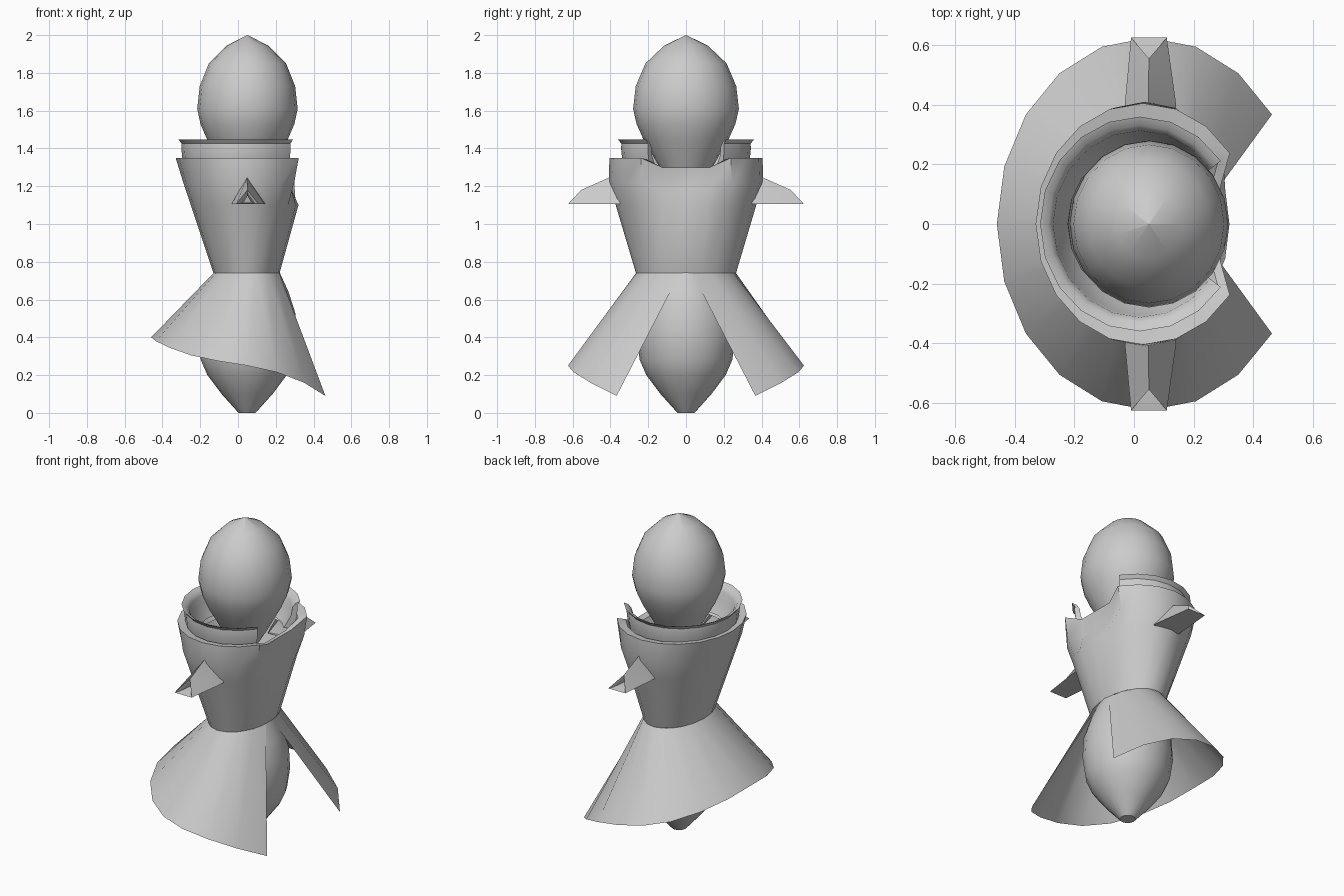
import bpy, bmesh
from math import sin, cos, radians

if "Cube" in bpy.data.objects:
    bpy.data.objects.remove(bpy.data.objects["Cube"])

STEPS = 20  # sides of every round part


def finish(name, bm, angle=35):
    bmesh.ops.remove_doubles(bm, verts=bm.verts, dist=0.0005)
    bmesh.ops.recalc_face_normals(bm, faces=bm.faces)
    mesh = bpy.data.meshes.new(name)
    bm.to_mesh(mesh)
    bm.free()
    obj = bpy.data.objects.new(name, mesh)
    bpy.context.collection.objects.link(obj)
    bpy.ops.object.select_all(action='DESELECT')
    bpy.context.view_layer.objects.active = obj
    obj.select_set(True)
    bpy.ops.object.shade_smooth_by_angle(angle=radians(angle))
    return obj


def loft(name, rows, closed=True, cap=False, cap_ends=False, angle=35):
    """Skin a list of point rows of equal length."""
    bm = bmesh.new()
    grid = [[bm.verts.new(p) for p in row] for row in rows]
    n = len(rows[0])
    for a, b in zip(grid, grid[1:]):
        for i in range(n if closed else n - 1):
            j = (i + 1) % n
            bm.faces.new((a[i], a[j], b[j], b[i]))
    if cap:
        bm.faces.new(grid[0])
    if cap_ends:
        for i in (0, n - 1):
            bm.faces.new([r[i] for r in grid])
    return finish(name, bm, angle)


def ring(cx, rx, ry, z, first=0, last=STEPS - 1):
    out = []
    for i in range(first, last + 1):
        t = radians(i * 360 / STEPS)
        out.append((cx + rx * cos(t), ry * sin(t), z))
    return out


# Egg-shaped head
head = [(1.22, .09), (1.30, .14), (1.38, .185), (1.45, .226), (1.53, .262),
        (1.61, .28), (1.73, .266), (1.85, .215), (1.945, .115), (2.0, .001)]
loft("head", [ring(.05, r * .95, r, z) for z, r in head], cap=True)

# Tapered lower body
body = [(0, .045), (.10, .135), (.20, .21), (.28, .245), (.40, .262),
        (.53, .255), (.64, .22), (.76, .165)]
loft("lower_body", [ring(.048, r, r, z) for z, r in body], cap=True)

# Coat torso with a lowered, recessed front neckline
torso = [(.74, .045, .175, .265), (1.10, .035, .285, .372), (1.22, .035, .325, .41),
         (1.35, .03, .36, .405), (1.34, .03, .31, .35), (1.25, .03, .25, .28)]
front = {2: (.28, 1.19), 3: (.29, 1.30), 4: (.255, 1.29), 5: (.22, 1.22)}
rows = []
for k, (z, cx, rx, ry) in enumerate(torso):
    row = ring(cx, rx, ry, z)
    if k in front:
        for i in (0, 1, STEPS - 1):
            row[i] = (front[k][0], row[i][1], front[k][1])
    rows.append(row)
loft("coat_torso", rows, angle=40)

# Open stand-up collar
collar = [(.90, 1.28), (.94, 1.35), (.955, 1.40), (.95, 1.425), (1.0, 1.447),
          (.92, 1.435), (.87, 1.41), (.85, 1.36), (.72, 1.28)]
loft("collar", [ring(.02, .335 * s, .36 * s, z, 2, STEPS - 2) for s, z in collar],
     closed=False, cap_ends=True)

# Flared skirt, open in front; the hem dips towards the front
hem_z = [.09, .16, .215, .25, .275, .305, .345, .38, .40]
waist, hem = [], []
for i in range(2, STEPS - 1):
    deg = i * 18
    t = radians(deg)
    w = radians(180 - (180 - deg) * 173 / 144)  # waist nearly closes in front
    waist.append((.045 + .175 * cos(w), .265 * sin(w), .74))
    hem.append((.05 + .51 * cos(t), .625 * sin(t), hem_z[min(i, STEPS - i) - 2]))
loft("coat_skirt", [waist, hem], closed=False, angle=40)

# Short three-sided sleeves with hollow ends
for side, label in ((1, "left"), (-1, "right")):
    sections = [[(-.035, .35, 1.105), (.145, .35, 1.105), (.048, .35, 1.265)],
                [(-.03, .41, 1.105), (.14, .41, 1.105), (.048, .41, 1.245)],
                [(-.01, .625, 1.105), (.11, .625, 1.105), (.05, .555, 1.18)],
                [(.01, .60, 1.11), (.09, .60, 1.11), (.05, .545, 1.165)],
                [(.03, .50, 1.115), (.07, .50, 1.115), (.05, .50, 1.15)]]
    loft(label + "_sleeve", [[(x, side * y, z) for x, y, z in s] for s in sections],
         angle=25)
